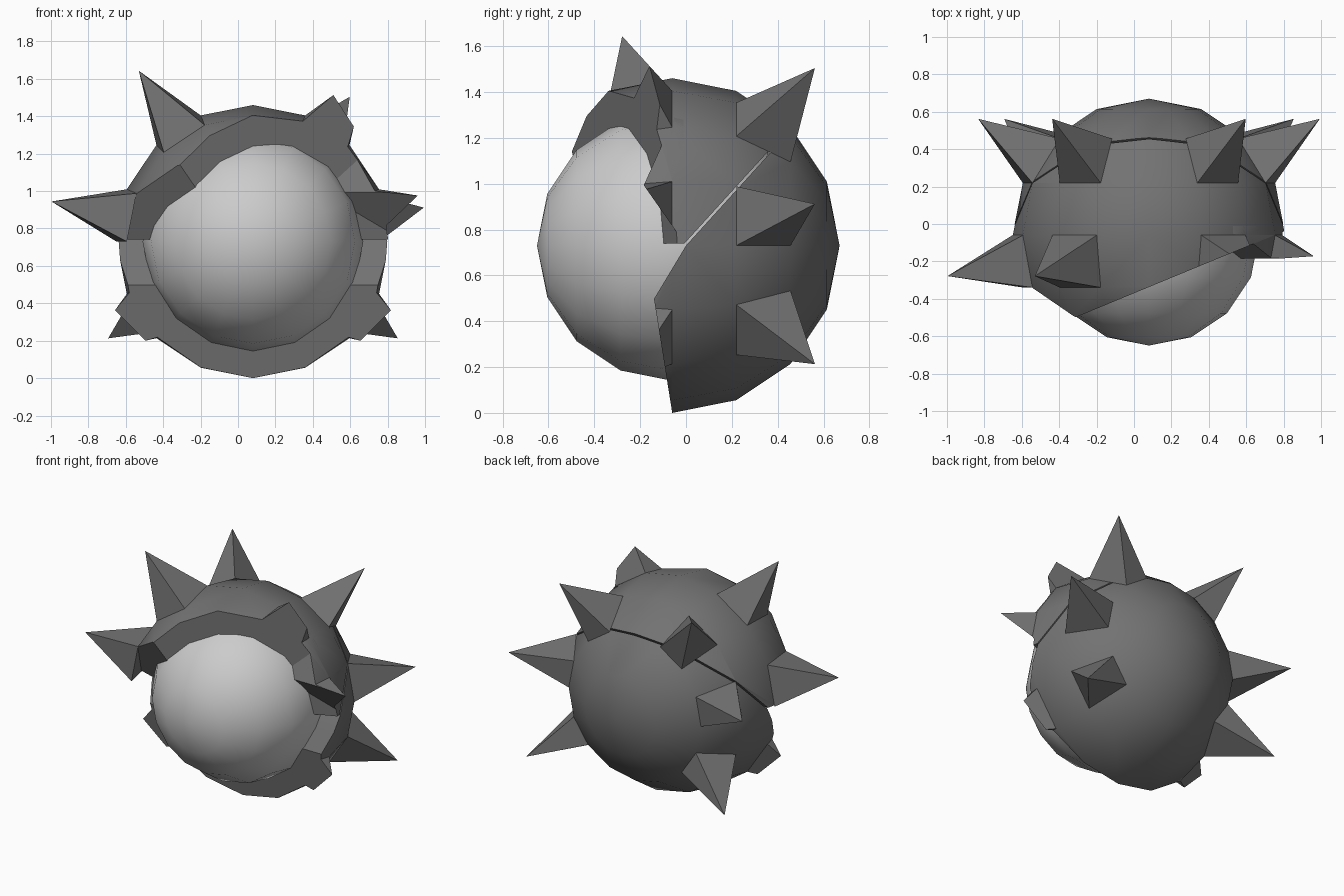
import bpy, bmesh
from math import sin, cos, radians
from mathutils import Vector, Matrix

if "Cube" in bpy.data.objects:
    bpy.data.objects.remove(bpy.data.objects["Cube"])

C = Vector((0.08, -0.06, 0.73))   # common centre of body and shell
R, R_IN, R_TIP = 0.73, 0.59, 1.12

dark = bpy.data.materials.new("dark_shell")
dark.diffuse_color = (0.17, 0.17, 0.17, 1)
dark.use_nodes = True
dark.node_tree.nodes["Principled BSDF"].inputs["Base Color"].default_value = dark.diffuse_color


def ball(radius):
    bm = bmesh.new()
    bmesh.ops.create_uvsphere(bm, u_segments=16, v_segments=8, radius=radius,
                              matrix=Matrix.Rotation(radians(90), 4, 'X'))
    return bm


def keep(bm, planes):
    """Keep the side the normal points to; close each cut with a flat cap."""
    for co, no in planes:
        bmesh.ops.bisect_plane(bm, geom=bm.verts[:] + bm.edges[:] + bm.faces[:],
                               dist=1e-5, plane_co=co, plane_no=no, clear_inner=True)
        edges = [e for e in bm.edges if e.is_boundary]
        if edges:
            bmesh.ops.holes_fill(bm, edges=edges, sides=0)


def finish(bm, name, mat=None):
    bmesh.ops.recalc_face_normals(bm, faces=bm.faces)
    me = bpy.data.meshes.new(name)
    bm.to_mesh(me)
    bm.free()
    ob = bpy.data.objects.new(name, me)
    bpy.context.collection.objects.link(ob)
    ob.location = C
    if mat:
        me.materials.append(mat)
    bpy.ops.object.select_all(action='DESELECT')
    ob.select_set(True)
    bpy.context.view_layer.objects.active = ob
    bpy.ops.object.shade_smooth_by_angle(angle=radians(32))


def on_sphere(lat, lon, r):
    a, b = radians(lat), radians(lon)
    return Vector((r * cos(a) * cos(b), r * sin(a), r * cos(a) * sin(b)))


def spike(name, lat, lon, planes=()):
    """Pyramid raised from one 22.5 degree facet of the shell."""
    bm = bmesh.new()
    h = 11.25
    base = [bm.verts.new(on_sphere(lat + i * h, lon + j * h, R))
            for i, j in ((-1, -1), (-1, 1), (1, 1), (1, -1))]
    tip = bm.verts.new(on_sphere(lat, lon, R_TIP))
    bm.faces.new(base)
    for k in range(4):
        bm.faces.new((base[k], base[(k + 1) % 4], tip))
    keep(bm, planes)
    finish(bm, name, dark)


# cut planes, relative to the centre
hinge = (0, 0.06, 0)
brow = ((0, -0.277, 0), (-0.413, 1, 0))
left_cut = ((-0.4, -0.44, 0.42), (0.285, 0.854, 0.438))
tooth_low = (hinge, (0, 1, 0.7))
tooth_high = ((0, -0.13, 0.25), (0, 1, -0.45))
chin_low = ((0, -0.08, -0.23), (0, 1, 0.16))
chin_high = (hinge, (0, 1, -0.6))

# pale inner body
finish(ball(R_IN), "inner_body")

# lower and back shell
bm = ball(R)
keep(bm, [chin_low, chin_high, (hinge, (0, 1.1, -1))])
finish(bm, "lower_back_shell", dark)

# upper shell with slanted brow, separated by a thin seam
bm = ball(R)
keep(bm, [brow, left_cut, ((0, 0, 0.01), (0, 0, 1)), ((0, 0.045, 0), (0, -1.1, 1))])
finish(bm, "upper_shell", dark)

# jagged tooth of shell on the right side
bm = ball(R)
keep(bm, [tooth_low, tooth_high, ((0.45, 0, 0), (1, 0, 0)), ((0, 0.05, 0), (0, -1, 0))])
finish(bm, "right_shell_tooth", dark)

# rear ring of spikes
for i, lon in enumerate((11.25, 56.25, -33.75)):
    spike(f"rear_spike_right_{i}", 33.75, lon)
    spike(f"rear_spike_left_{i}", 33.75, 180 - lon)

# front ring of spikes, some trimmed by the broken edge
spike("front_spike_left", -11.25, 168.75)
spike("front_spike_upper_left", -11.25, 123.75)
spike("front_spike_upper_right", -11.25, 56.25, [brow])
spike("front_spike_right", -11.25, 11.25, [tooth_low, tooth_high])
spike("front_spike_lower_right", -11.25, -33.75, [chin_low])
spike("front_spike_lower_left", -11.25, 213.75, [chin_low])
